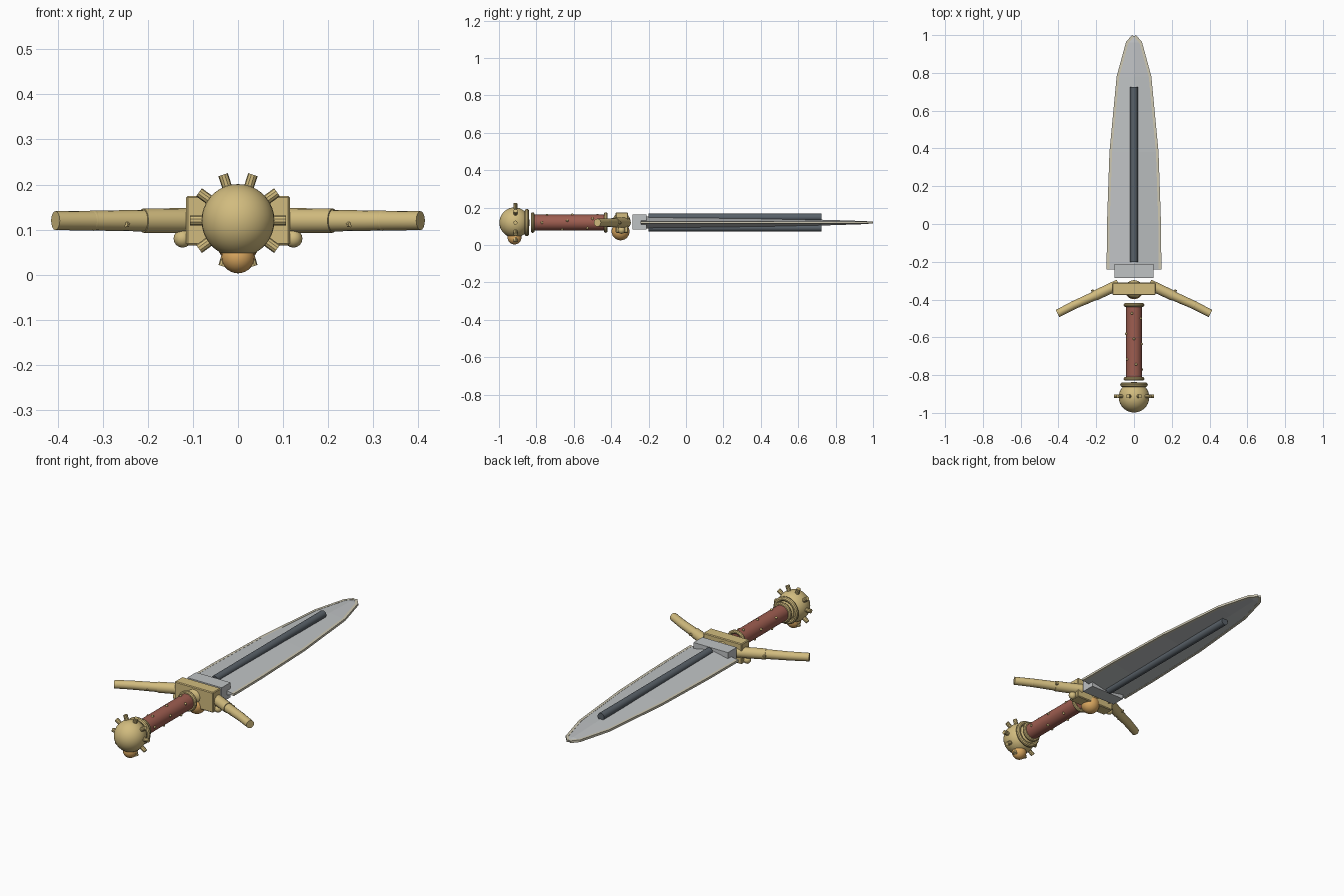
import bpy, bmesh
from math import pi, sin, cos, radians
from mathutils import Vector

if "Cube" in bpy.data.objects:
    bpy.data.objects.remove(bpy.data.objects["Cube"])

ZC = 0.12  # height of the dagger's long axis


def material(name, rgb):
    m = bpy.data.materials.new(name)
    m.diffuse_color = (*rgb, 1)
    m.use_nodes = True
    m.node_tree.nodes["Principled BSDF"].inputs["Base Color"].default_value = m.diffuse_color
    return m


GOLD = material("gold", (0.64, 0.50, 0.21))
GEM = material("amber", (0.72, 0.40, 0.12))
LEATHER = material("leather", (0.34, 0.11, 0.08))
DARK = material("dark_steel", (0.10, 0.12, 0.14))
EDGE = material("pale_edge", (0.62, 0.58, 0.45))
STEEL = material("steel", (0.52, 0.54, 0.55))


def finish(name, mat, smooth=True):
    ob = bpy.context.object
    ob.name = name
    ob.data.materials.append(mat)
    if smooth:
        bpy.ops.object.shade_smooth_by_angle(angle=radians(35))
    return ob


def rod(name, a, b, r1, r2, mat, sides=16):
    a, b = Vector(a), Vector(b)
    d = b - a
    bpy.ops.mesh.primitive_cone_add(vertices=sides, radius1=r1, radius2=r2, depth=d.length,
                                    location=(a + b) / 2,
                                    rotation=d.to_track_quat('Z', 'Y').to_euler())
    return finish(name, mat)


def ball(name, loc, r, mat, seg=24, rings=14):
    bpy.ops.mesh.primitive_uv_sphere_add(segments=seg, ring_count=rings, radius=r, location=loc)
    return finish(name, mat)


def box(name, loc, size, mat, bevel=0.0):
    bpy.ops.mesh.primitive_cube_add(size=1, location=loc)
    ob = bpy.context.object
    ob.scale = size
    bpy.ops.object.transform_apply(location=False, rotation=False, scale=True)
    if bevel:
        ob.modifiers.new("bevel", 'BEVEL').width = bevel
    return finish(name, mat, False)


def ring(name, y, major, minor):
    bpy.ops.mesh.primitive_torus_add(major_segments=28, minor_segments=10, major_radius=major,
                                     minor_radius=minor, location=(0, y, ZC),
                                     rotation=(pi / 2, 0, 0))
    return finish(name, GOLD)


# blade: diamond section lofted along (y, half width, half thickness)
outline = [(-0.24, 0.138, 0.032), (0.0, 0.136, 0.029), (0.38, 0.123, 0.024),
           (0.78, 0.085, 0.014), (0.96, 0.036, 0.008), (0.995, 0.006, 0.004)]
bm = bmesh.new()
loops = []
for y, w, t in outline:
    e = min(0.004, t * 0.5)
    pts = [(w, -e), (w, e), (0, t), (-w, e), (-w, -e), (0, -t)]
    loops.append([bm.verts.new((x, y, ZC + z)) for x, z in pts])
for a, b in zip(loops, loops[1:]):
    for i in range(6):
        j = (i + 1) % 6
        bm.faces.new((a[i], a[j], b[j], b[i]))
bm.faces.new(loops[0])
bm.faces.new(loops[-1])
bmesh.ops.recalc_face_normals(bm, faces=bm.faces)
me = bpy.data.meshes.new("blade")
bm.to_mesh(me)
bm.free()
blade = bpy.data.objects.new("blade", me)
me.materials.append(STEEL)
bpy.context.collection.objects.link(blade)

# pale strips along both cutting edges
for s in (-1, 1):
    for (y0, w0, _), (y1, w1, _) in zip(outline, outline[1:]):
        a, b = Vector((s * w0, y0, ZC)), Vector((s * w1, y1, ZC))
        d = b - a
        strip = box("cutting_edge", (a + b) / 2, (0.014, d.length + 0.004, 0.012), EDGE)
        strip.rotation_euler.z = d.to_2d().angle_signed(Vector((0, 1)))
    # ridge bars on the two faces of the blade
    rod("blade_ridge", (0, -0.2, ZC + s * 0.028), (0, 0.725, ZC + s * 0.028),
        0.02, 0.02, DARK, 12)

# blade shoulder
box("blade_shoulder", (0, -0.248, 0.124), (0.205, 0.075, 0.08), STEEL)

# guard block and central gem
box("guard_block", (0, -0.343, 0.12), (0.23, 0.066, 0.11), GOLD, 0.004)
ball("guard_hub", (0, -0.345, 0.126), 0.048, GOLD)
ball("guard_gem", (0, -0.35, 0.073), 0.048, GEM)

# guard arms, swept back toward the grip
path = [(0.08, -0.32), (0.21, -0.381), (0.32, -0.43), (0.405, -0.474)]
radii = [(0.028, 0.027), (0.024, 0.022), (0.022, 0.021)]
for s in (-1, 1):
    for (p, q), (r1, r2) in zip(zip(path, path[1:]), radii):
        rod("guard_arm", (s * p[0], p[1], ZC), (s * q[0], q[1], ZC), r1, r2, GOLD)
    for p in path[1:3]:
        ball("arm_joint", (s * p[0], p[1], ZC), 0.0225, GOLD, 16, 8)
    ball("guard_bead", (s * 0.123, -0.345, 0.08), 0.02, GOLD, 12, 8)
    rod("arm_thorn", (s * 0.205, -0.38, ZC), (s * 0.222, -0.348, ZC), 0.015, 0.006, GOLD, 8)
    rod("arm_thorn", (s * 0.235, -0.39, 0.115), (s * 0.25, -0.422, 0.112), 0.015, 0.006, GOLD, 8)

# grip with end collars and spiralling studs
rod("grip", (0, -0.82, ZC), (0, -0.43, ZC), 0.042, 0.042, LEATHER, 24)
ring("grip_collar_front", -0.429, 0.045, 0.010)
ring("grip_collar_back", -0.82, 0.045, 0.010)
for i in range(12):
    a = i * radians(75)
    ball("grip_stud", (0.042 * cos(a), -0.77 + i * 0.027, ZC + 0.042 * sin(a)), 0.007, GOLD, 8, 6)

# pommel with collar, radial studs and gem
ball("pommel", (0, -0.917, ZC), 0.081, GOLD, 32, 18)
ring("pommel_collar", -0.851, 0.061, 0.012)
for i in range(10):
    a = i * pi / 5
    d = Vector((cos(a), 0, sin(a)))
    c = Vector((0, -0.912, ZC))
    rod("pommel_stud", c + d * 0.07, c + d * 0.107, 0.011, 0.011, GOLD, 10)
ball("pommel_gem", (0, -0.917, 0.04), 0.037, GEM)
